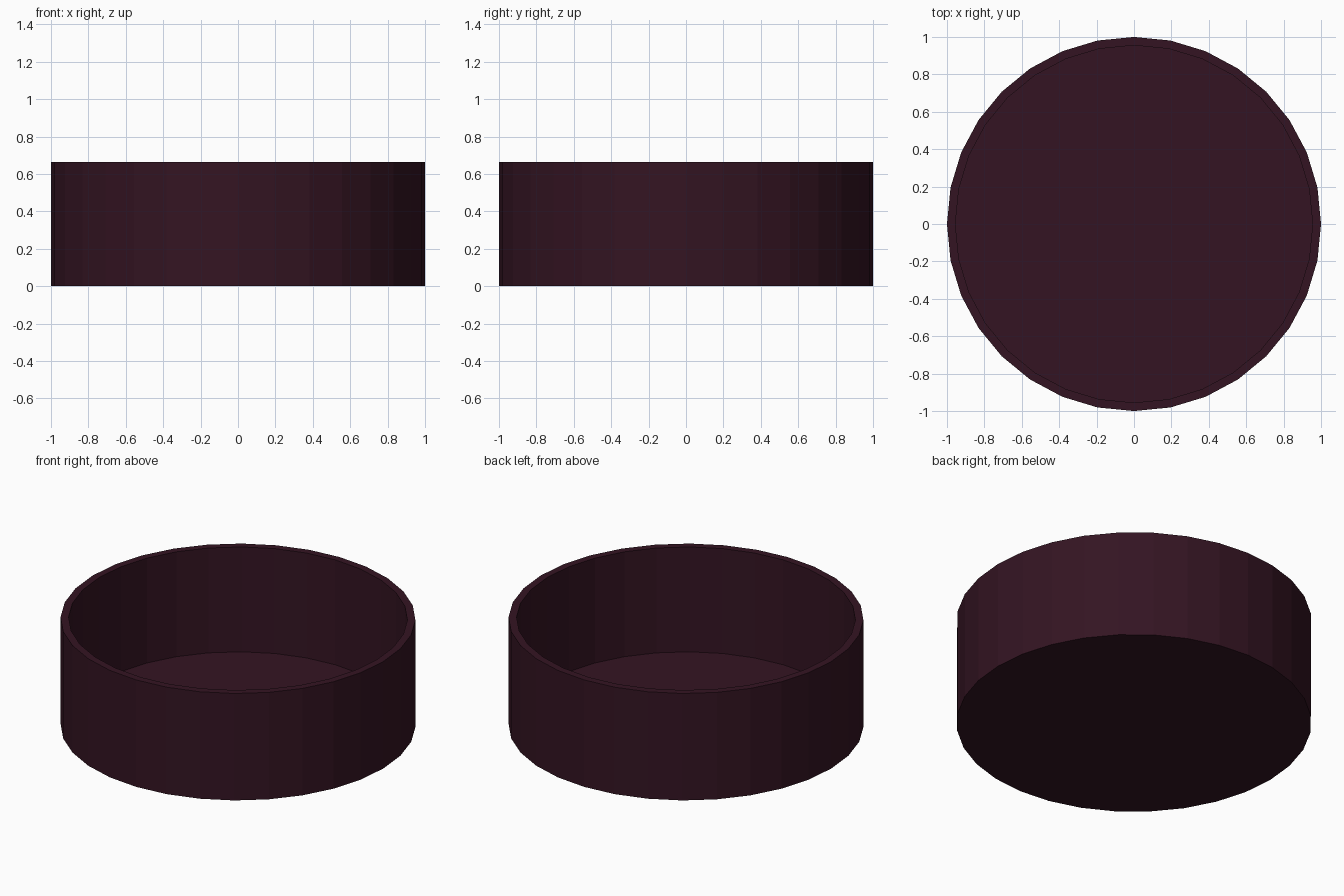
import bpy, bmesh
from math import cos, sin, tau

if "Cube" in bpy.data.objects:
    bpy.data.objects.remove(bpy.data.objects["Cube"])

SIDES = 32
# Closed lathe profile (radius, z): outer wall, rim, inner wall, floor
PROFILE = [(1.0, 0.0), (1.0, 0.665), (0.955, 0.665), (0.955, 0.013)]

bm = bmesh.new()
rings = [[bm.verts.new((r * cos(tau * i / SIDES), r * sin(tau * i / SIDES), z))
          for i in range(SIDES)] for r, z in PROFILE]

# Walls and rim
for a, b in zip(rings, rings[1:]):
    for i in range(SIDES):
        j = (i + 1) % SIDES
        bm.faces.new((a[i], a[j], b[j], b[i]))

# Underside and inner floor
bm.faces.new(rings[0][::-1])
bm.faces.new(rings[-1])

mesh = bpy.data.meshes.new("round_tray")
bm.to_mesh(mesh)
bm.free()
tray = bpy.data.objects.new("round_tray", mesh)
bpy.context.collection.objects.link(tray)

# Dark plum finish
mat = bpy.data.materials.new("dark_plum")
mat.diffuse_color = (0.034, 0.007, 0.016, 1)
mat.use_nodes = True
mat.node_tree.nodes["Principled BSDF"].inputs["Base Color"].default_value = mat.diffuse_color
mesh.materials.append(mat)
